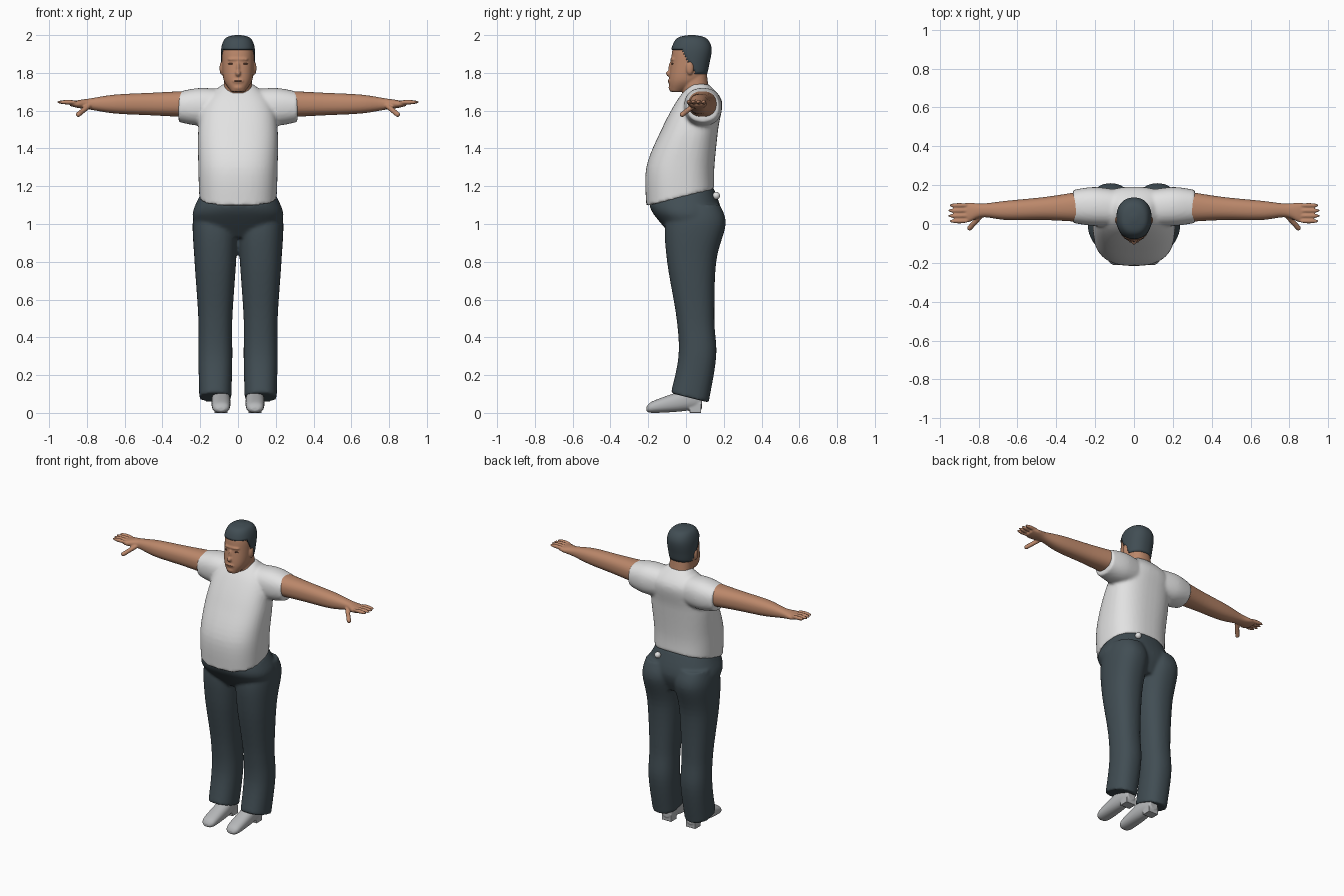
import bpy, bmesh, math
from mathutils import Vector, Matrix

if "Cube" in bpy.data.objects:
    bpy.data.objects.remove(bpy.data.objects["Cube"])

X, Y, Z = Vector((1, 0, 0)), Vector((0, 1, 0)), Vector((0, 0, 1))
UPWARD, OUTWARD, BACKWARD = (Z, X, Y), (X, Z, Y), (Y, X, Z)


def material(name, *color):
    mat = bpy.data.materials.new(name)
    mat.use_nodes = True
    mat.diffuse_color = (*color, 1)
    shader = mat.node_tree.nodes["Principled BSDF"]
    shader.inputs["Base Color"].default_value = (*color, 1)
    shader.inputs["Roughness"].default_value = 0.8
    return mat


skin = material("skin", 0.5, 0.245, 0.145)
dark_skin = material("dark skin", 0.16, 0.07, 0.045)
slate = material("dark slate", 0.053, 0.075, 0.088)
white = material("white cotton", 0.76, 0.76, 0.76)
grey = material("shoe grey", 0.47, 0.48, 0.49)


def spline(rows, steps):
    """Smooth curve through rows of numbers."""
    result = []
    for i, (start, end) in enumerate(zip(rows, rows[1:])):
        before, after = rows[max(i - 1, 0)], rows[min(i + 2, len(rows) - 1)]
        for step in range(steps):
            t = step / steps
            result.append([
                q + t * ((r - p) / 2 + t * ((2 * p - 5 * q + 4 * r - w) / 2
                                            + t * (3 * q - p - 3 * r + w) / 2))
                for p, q, r, w in zip(before, start, end, after)])
    return result + [rows[-1]]


def rounded(value, power):
    return math.copysign(abs(value) ** (2 / power), value)


def loft(bm, axes, center, rows, tilt=0, power=2.3, segments=48):
    """Rows hold position, offset and two radii; tilt slants the first ring."""
    along, u, v = axes
    rows = [(*row, 0 if i else tilt) for i, row in enumerate(rows)]
    rings = []
    for place, offset, width, depth, slant in spline(rows, 6):
        ring = []
        for k in range(segments):
            angle = math.tau * k / segments
            c, s = rounded(math.cos(angle), power), rounded(math.sin(angle), power)
            ring.append(bm.verts.new(along * (place + slant * s) + u * (center + width * c)
                                     + v * (offset + depth * s)))
        rings.append(ring)
    for low, high in zip(rings, rings[1:]):
        for k in range(segments):
            bm.faces.new((low[k - 1], low[k], high[k], high[k - 1]))
    bm.faces.new(rings[0])
    bm.faces.new(rings[-1])


def ball(bm, center, radii):
    bmesh.ops.create_uvsphere(bm, u_segments=20, v_segments=12, radius=1,
                              matrix=Matrix.Translation(center) @ Matrix.Diagonal((*radii, 1)))


def mirror(bm):
    """Copy everything so far to the other side."""
    copy = bmesh.ops.duplicate(bm, geom=bm.verts[:] + bm.edges[:] + bm.faces[:])
    for item in copy["geom"]:
        if isinstance(item, bmesh.types.BMVert):
            item.co.x *= -1


def finish(name, bm, mat, voxel=0):
    """Make the object; a voxel size fuses its pieces into one soft surface."""
    bmesh.ops.recalc_face_normals(bm, faces=bm.faces)
    for face in bm.faces:
        face.smooth = True
    mesh = bpy.data.meshes.new(name)
    bm.to_mesh(mesh)
    bm.free()
    mesh.materials.append(mat)
    part = bpy.data.objects.new(name, mesh)
    bpy.context.collection.objects.link(part)
    if voxel:
        fuse = part.modifiers.new("fuse", 'REMESH')
        fuse.mode, fuse.voxel_size, fuse.use_smooth_shade = 'VOXEL', voxel, True
        soften = part.modifiers.new("soften", 'SMOOTH')
        soften.factor, soften.iterations = 0.5, 4
    return part


# Shirt: short sleeves and a torso with a slanted hem
bm = bmesh.new()
loft(bm, OUTWARD, 1.62, [(.05, .08, .09, .09), (.2, .09, .1, .1), (.315, .09, .08, .085)])
mirror(bm)
loft(bm, UPWARD, 0, [(1.14, -.03, .205, .18), (1.3, -.03, .21, .18), (1.5, .02, .21, .15),
                     (1.65, .07, .18, .12), (1.74, .07, .08, .05)], tilt=.045, power=2.5)
finish("shirt", bm, white, voxel=.01)

# Trousers: two legs and the hips
bm = bmesh.new()
loft(bm, UPWARD, .12, [(.08, .02, .085, .1), (.3, .06, .09, .1), (.5, .05, .09, .1),
                       (.8, .03, .11, .13), (1, .05, .12, .16), (1.1, .06, .1, .12)],
     tilt=-.025)
mirror(bm)
loft(bm, UPWARD, 0, [(1.15, -.025, .2, .17), (1.05, .01, .24, .18), (.93, .04, .2, .11)],
     tilt=.045)
finish("trousers", bm, slate, voxel=.01)

# Pale patch at the back of the waist
bm = bmesh.new()
ball(bm, (.1, .16, 1.15), (.02, .02, .02))
finish("waist_patch", bm, white)

# Arms with palm, fingers and thumb
bm = bmesh.new()
loft(bm, OUTWARD, 1.635, [(.26, .09, .07, .08), (.45, .08, .06, .06), (.65, .07, .05, .05),
                          (.78, .07, .03, .035), (.85, .06, .02, .05), (.89, .06, .01, .04)])
for finger in range(4):
    reach = .05 + .01 * math.sin(finger)
    ball(bm, (.9, .015 + .027 * finger, 1.645), (reach, .012, .012))
thumb_root, thumb_tip = Vector((.79, .04, 1.625)), Vector((.845, -.02, 1.58))
for joint in range(8):
    ball(bm, thumb_root.lerp(thumb_tip, joint / 7), (.014, .014, .014))
mirror(bm)
finish("arms", bm, skin, voxel=.0045)

# Head: ears, skull, neck, nose, brow, lips and chin
skull = [(1.7, -.05, .035, .035), (1.76, 0, .075, .09), (1.85, .02, .085, .1),
         (1.93, .03, .083, .1), (1.98, .03, .06, .07), (1.995, .03, .01, .01)]
bm = bmesh.new()
ball(bm, (.086, .02, 1.825), (.012, .02, .036))
mirror(bm)
loft(bm, UPWARD, 0, skull)
loft(bm, UPWARD, 0, [(1.62, .06, .08, .08), (1.72, .05, .075, .07), (1.8, .04, .07, .07)])
ball(bm, (0, -.083, 1.797), (.016, .024, .018))
ball(bm, (0, -.078, 1.825), (.01, .016, .035))
ball(bm, (0, -.066, 1.872), (.056, .018, .01))
ball(bm, (0, -.086, 1.757), (.03, .01, .013))
ball(bm, (0, -.073, 1.722), (.03, .02, .016))
finish("head", bm, skin, voxel=.005)

# Eye and mouth lines
bm = bmesh.new()
ball(bm, (.036, -.071, 1.848), (.016, .007, .005))
mirror(bm)
ball(bm, (0, -.093, 1.757), (.024, .004, .002))
finish("eye_and_mouth_lines", bm, dark_skin)


# Hair: a shell over the skull, cut along a sloping hairline
def is_bare(face):
    spot = face.calc_center_median()
    slope = max(0, min(1, (spot.y + .02) / .07))
    return spot.z < 1.925 - .135 * slope


bm = bmesh.new()
gap = .005
loft(bm, UPWARD, 0, [(z + gap, y, width + gap, depth + gap) for z, y, width, depth in skull],
     segments=80)
bmesh.ops.delete(bm, geom=[face for face in bm.faces if is_bare(face)], context='FACES')
hair = finish("hair", bm, slate)
hair.modifiers.new("thickness", 'SOLIDIFY').thickness = .01

# Shoes with heel blocks
bm = bmesh.new()
loft(bm, BACKWARD, .09, [(-.21, .02, .02, .01), (-.18, .03, .045, .03), (-.06, .055, .05, .05),
                         (.03, .075, .045, .06), (.085, .07, .03, .045)])
bmesh.ops.create_cube(bm, size=1, matrix=Matrix.Translation((.09, .05, .025))
                      @ Matrix.Diagonal((.07, .06, .05, 1)))
mirror(bm)
finish("shoes", bm, grey, voxel=.005)
